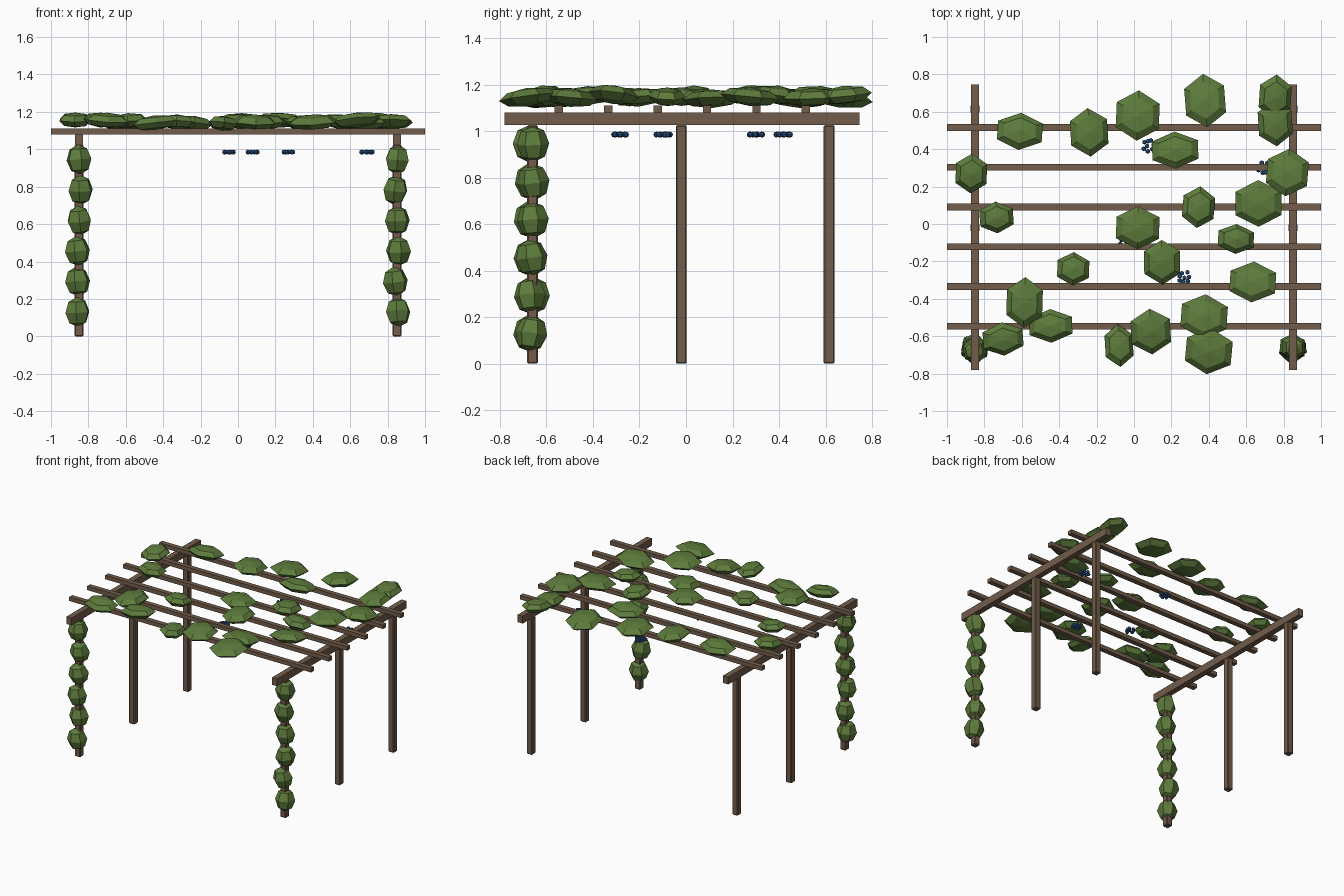
import bpy
import random
from math import cos, sin, tau
from mathutils import Vector

random.seed(4)

if "Cube" in bpy.data.objects:
    bpy.data.objects.remove(bpy.data.objects["Cube"], do_unlink=True)


def make_material(name, color):
    mat = bpy.data.materials.new(name)
    mat.use_nodes = True
    mat.diffuse_color = color
    mat.node_tree.nodes["Principled BSDF"].inputs["Base Color"].default_value = color
    return mat


wood = make_material("brown wood", (0.17, 0.11, 0.07, 1))
leaf = make_material("leaf green", (0.11, 0.20, 0.045, 1))
berry = make_material("berry blue", (0.025, 0.10, 0.27, 1))


def box(name, center, size, bevel=0):
    bpy.ops.mesh.primitive_cube_add(size=1, location=center)
    obj = bpy.context.object
    obj.name = name
    obj.scale = size
    bpy.ops.object.transform_apply(location=False, rotation=False, scale=True)
    obj.data.materials.append(wood)
    if bevel:
        mod = obj.modifiers.new("chamfer", "BEVEL")
        mod.width = bevel
        mod.segments = 1
    return obj


def blob(name, center, scale, mat, rotation=(0, 0, 0)):
    """Faceted six-sided ball used for foliage and berries."""
    bpy.ops.mesh.primitive_uv_sphere_add(
        segments=6, ring_count=4, radius=1, location=center, rotation=rotation)
    obj = bpy.context.object
    obj.name = name
    obj.scale = scale
    obj.data.materials.append(mat)
    return obj


def jitter(amount):
    return random.uniform(-amount, amount)


# Timber frame: three posts and one long beam on each side
post_x = 0.85
post_top = 1.025
for side, sx in (("right", -1), ("left", 1)):
    for place, y in (("front", -0.66), ("middle", -0.02), ("back", 0.615)):
        box(f"{place}_{side}_post", (sx * post_x, y, post_top / 2),
            (0.046, 0.046, post_top), bevel=0.005)
    box(f"{side}_beam", (sx * post_x, -0.018, 1.0525), (0.042, 1.526, 0.055))

# Rafters across the beams
for i in range(6):
    y = -0.547 + i * 0.2125
    box(f"rafter_{i + 1}", (0, y, 1.095), (2, 0.036, 0.03))

# Roof foliage: x, y, half width, half depth
roof_leaves = [
    (-.61, .495, .12, .10), (-.24, .49, .10, .13), (.02, .58, .115, .135),
    (.38, .66, .107, .144), (.755, .68, .085, .12), (.755, .54, .09, .125),
    (.22, .395, .123, .10), (.82, .275, .11, .128), (-.87, .27, .083, .107),
    (-.735, .035, .09, .085), (.02, -.02, .115, .115), (.345, .09, .085, .112),
    (.665, .11, .123, .125), (.545, -.08, .096, .08), (-.325, -.24, .085, .09),
    (.15, -.205, .096, .12), (.635, -.31, .123, .11), (-.585, -.42, .096, .136),
    (-.445, -.545, .115, .09), (-.70, -.615, .107, .09), (-.08, -.65, .075, .115),
    (.09, -.575, .105, .123), (.375, -.495, .123, .12), (.40, -.68, .123, .125),
]
for i, (x, y, half_w, half_d) in enumerate(roof_leaves):
    blob(f"roof_leaf_clump_{i + 1}", (x, y, 1.148 + jitter(0.01)),
         (half_w / cos(tau / 12), half_d, 0.04), leaf,
         (jitter(0.15), jitter(0.12), jitter(0.1)))

# Foliage climbing the two front posts
for side, sx in (("right", -1), ("left", 1)):
    for i in range(6):
        center = (sx * 0.848 + jitter(0.012), -0.665 + jitter(0.012), 0.13 + i * 0.163)
        blob(f"{side}_climbing_leaf_{i + 1}", center, (0.07, 0.07, 0.08), leaf,
             (jitter(0.15), jitter(0.15), jitter(0.25)))

# Hanging berry bunches: flat, loose clusters below the rafters
for n, (x, y) in enumerate([(.075, .42), (.265, -.285), (.69, .30), (-.045, -.095)]):
    for i in range(8):
        angle = i * tau / 7
        reach = 0.028 if i < 7 else 0
        offset = Vector((cos(angle) * reach, sin(angle) * reach, 0))
        spot = Vector((x, y, 0.985)) + offset + Vector((jitter(0.006), jitter(0.006), 0))
        blob(f"berry_bunch_{n + 1}_{i + 1}", spot, (0.013,) * 3, berry)
